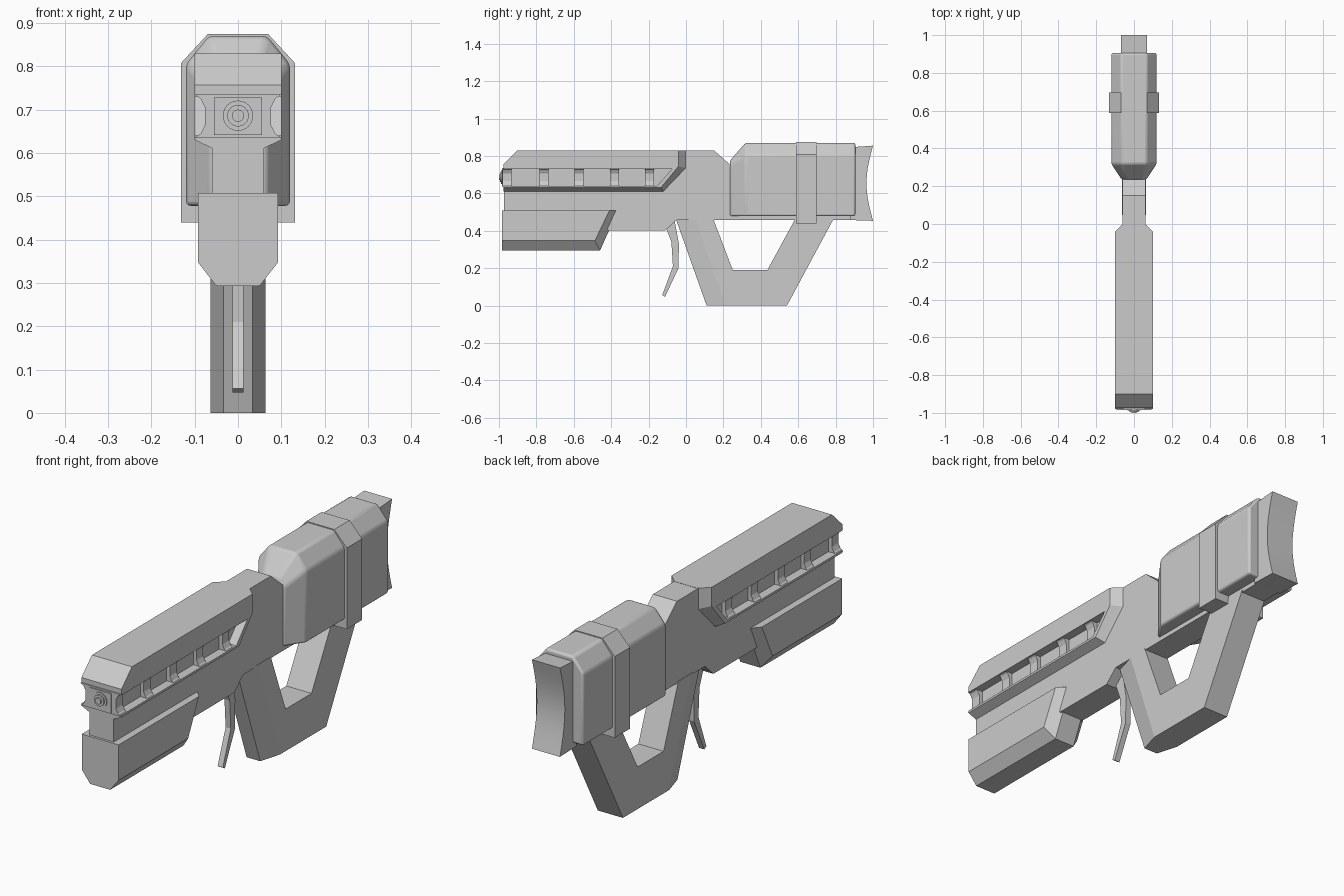
import bpy, bmesh, math

if "Cube" in bpy.data.objects:
    bpy.data.objects.remove(bpy.data.objects["Cube"])


def loft(name, axis, layers):
    """Join equal-length outlines along x (outline = y,z) or y (outline = x,z)."""
    bm = bmesh.new()
    rings = []
    for t, pts in layers:
        rings.append([bm.verts.new((t, a, b) if axis == 'x' else (a, t, b)) for a, b in pts])
    n = len(rings[0])
    for r, s in zip(rings, rings[1:]):
        for i in range(n):
            j = (i + 1) % n
            bm.faces.new((r[i], r[j], s[j], s[i]))
    bm.faces.new(rings[0])
    bm.faces.new(rings[-1])
    bmesh.ops.recalc_face_normals(bm, faces=bm.faces)
    me = bpy.data.meshes.new(name)
    bm.to_mesh(me)
    bm.free()
    ob = bpy.data.objects.new(name, me)
    bpy.context.collection.objects.link(ob)
    return ob


def slab(name, half, pts):
    return loft(name, 'x', [(-half, pts), (half, pts)])


def chamfered(name, half, outer, flat, inner):
    """Symmetric slab whose outline shrinks towards its sides."""
    return loft(name, 'x', [(-half, outer), (-flat, inner), (flat, inner), (half, outer)])


def mirrored(pts):
    return pts + [(-x, z) for x, z in reversed(pts)]


def smooth(ob, angle=35):
    bpy.ops.object.select_all(action='DESELECT')
    ob.select_set(True)
    bpy.context.view_layer.objects.active = ob
    bpy.ops.object.shade_smooth_by_angle(angle=math.radians(angle))


# Central receiver, running from the muzzle into the stock
slab("receiver", 0.06, [
    (-0.973, 0.45), (-0.973, 0.74), (-0.02, 0.74), (-0.02, 0.829), (0.15, 0.829),
    (0.24, 0.75), (0.3, 0.7), (0.88, 0.7), (0.88, 0.458), (-0.05, 0.458),
    (-0.11, 0.402), (-0.42, 0.402), (-0.44, 0.45)])

# Barrel shroud with open side slots and chamfered rear and underside
slot = [(-0.975, 0.64), (-0.155, 0.64), (-0.075, 0.73), (-0.975, 0.73)]
front = [(-0.975, 0.757), (-0.9, 0.83)]
chamfered("barrel_shroud", 0.1,
          slot + front + [(-0.04, 0.83), (-0.04, 0.745), (-0.135, 0.63), (-0.975, 0.63)],
          0.058,
          slot + front + [(0.0, 0.83), (0.0, 0.735), (-0.12, 0.61), (-0.975, 0.61)])

# Ribs spanning the slots
rib = mirrored([(0.1, 0.635), (0.086, 0.645), (0.076, 0.665), (0.076, 0.705),
                (0.086, 0.725), (0.1, 0.735)])
for i, y in enumerate((-0.98, -0.782, -0.595, -0.405, -0.22)):
    loft(f"slot_rib_{i + 1}", 'y', [(y, rib), (y + 0.048, rib)])

# Muzzle plate and stepped nozzle
slab("muzzle_plate", 0.055, [(-0.984, 0.642), (-0.984, 0.728), (-0.95, 0.728), (-0.95, 0.642)])
for name, radius, tip in (("muzzle_base", 0.035, -0.988), ("muzzle_ring", 0.025, -0.994),
                          ("muzzle_tip", 0.014, -1.0)):
    bpy.ops.mesh.primitive_cylinder_add(vertices=24, radius=radius, depth=-0.95 - tip,
                                        location=(0, (tip - 0.95) / 2, 0.686),
                                        rotation=(math.pi / 2, 0, 0))
    bpy.context.object.name = name
    smooth(bpy.context.object)

# Fore-end under the barrel
chamfered("fore_end", 0.092,
          [(-0.984, 0.507), (-0.41, 0.507), (-0.487, 0.347), (-0.984, 0.347)],
          0.05,
          [(-0.984, 0.507), (-0.364, 0.507), (-0.46, 0.293), (-0.984, 0.293)])

# Trigger
slab("trigger", 0.013, [
    (-0.105, 0.41), (-0.078, 0.34), (-0.07, 0.21), (-0.127, 0.056), (-0.112, 0.047),
    (-0.04, 0.2), (-0.038, 0.33), (-0.06, 0.45)])

# Grip loop with chamfered front edge
loop = [(0.54, 0.0), (0.79, 0.465), (0.585, 0.465), (0.435, 0.19), (0.25, 0.19), (0.145, 0.465)]
chamfered("grip_loop", 0.063, loop + [(0.05, 0.465), (0.21, 0.0)],
          0.034, loop + [(-0.055, 0.465), (0.11, 0.0)])


def hood(w, c, bottom, shoulder, top):
    return mirrored([(w, bottom), (w, shoulder), (c, top)])


# Rounded-edge stock housing
full = hood(0.12, 0.067, 0.478, 0.805, 0.87)
stock = loft("stock_housing", 'y', [
    (0.235, hood(0.065, 0.04, 0.478, 0.745, 0.775)), (0.318, full), (0.905, full)])
bev = stock.modifiers.new("soft_edges", 'BEVEL')
bev.width = 0.01
bev.segments = 3
bev.limit_method = 'ANGLE'
bev.angle_limit = math.radians(20)
smooth(stock, 25)

# Band around the stock
band = hood(0.132, 0.07, 0.44, 0.807, 0.874)
loft("stock_band", 'y', [(0.588, band), (0.697, band)])

# Butt pad with concave rear face
arc = [(1.0 - 0.035 * math.sin(math.pi * i / 10), 0.453 + 0.402 * i / 10) for i in range(11)]
butt = slab("butt_pad", 0.07, [(0.88, 0.457)] + arc + [(0.88, 0.846)])
smooth(butt, 30)
